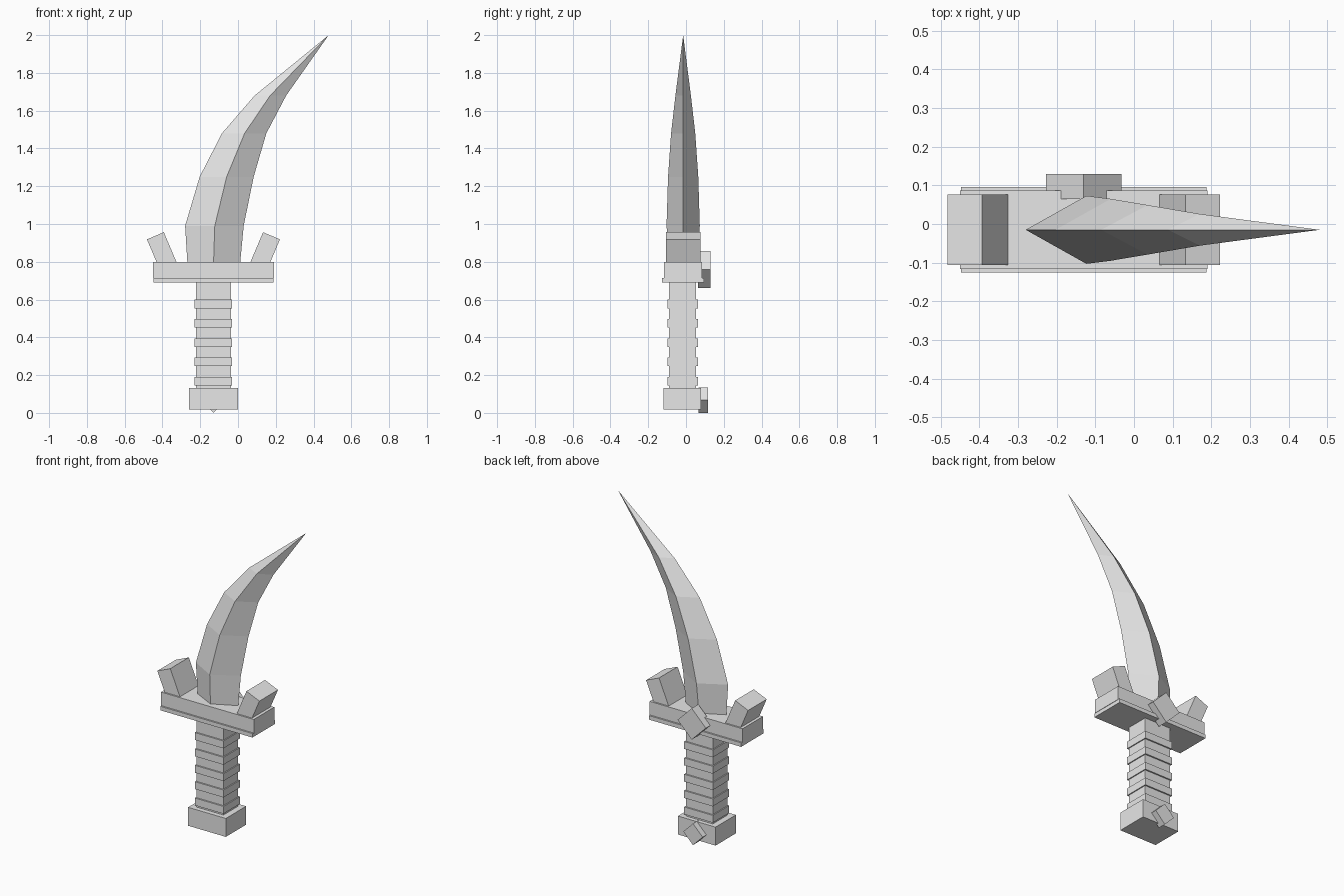
import bpy, bmesh, math
from mathutils import Matrix

if "Cube" in bpy.data.objects:
    bpy.data.objects.remove(bpy.data.objects["Cube"], do_unlink=True)

CX, CY = -0.13, -0.015   # axis of the handle

steel = bpy.data.materials.new("plain grey")
steel.use_nodes = True
steel.diffuse_color = (0.8, 0.8, 0.8, 1)
steel.node_tree.nodes["Principled BSDF"].inputs["Base Color"].default_value = (0.8, 0.8, 0.8, 1)


def finish(name, bm):
    bmesh.ops.recalc_face_normals(bm, faces=bm.faces)
    mesh = bpy.data.meshes.new(name)
    bm.to_mesh(mesh)
    bm.free()
    mesh.materials.append(steel)
    obj = bpy.data.objects.new(name, mesh)
    bpy.context.collection.objects.link(obj)
    return obj


def box(name, center, size, turn=0.0):
    """Box of a given size, turned about the y axis."""
    bm = bmesh.new()
    matrix = (Matrix.Translation(center) @ Matrix.Rotation(turn, 4, 'Y')
              @ Matrix.Diagonal((*size, 1)))
    bmesh.ops.create_cube(bm, size=1, matrix=matrix)
    return finish(name, bm)


# Pommel, grip and raised grip bands
box("pommel", (CX, -0.02, 0.075), (0.26, 0.2, 0.115))
box("grip", (CX, -0.018, 0.41), (0.185, 0.144, 0.58))
for i in range(5):
    box(f"grip_band_{i + 1}", (CX, -0.018, 0.168 + i * 0.102), (0.198, 0.162, 0.046))

# Guard with a lower lip
box("guard_lip", (CX, CY, 0.702), (0.635, 0.222, 0.025))
box("guard", (CX, CY, 0.756), (0.64, 0.202, 0.086))

# Tilted guard horns, mirrored about the handle axis
for side, name in ((-1, "right_horn"), (1, "left_horn")):
    box(name, (CX + side * 0.266, CY, 0.84), (0.097, 0.183, 0.212), -side * math.radians(-23))

# Diamond studs on the back
box("guard_stud", (CX, 0.097, 0.76), (0.138, 0.065, 0.138), math.pi / 4)
box("pommel_stud", (CX, 0.091, 0.067), (0.095, 0.052, 0.095), math.pi / 4)

# Curved blade: diamond sections (left x, ridge x, right x, z, half depth)
sections = [
    (-0.267, -0.13, 0.01, 0.78, 0.07),
    (-0.28, -0.123, 0.03, 0.99, 0.088),
    (-0.203, -0.06, 0.083, 1.25, 0.08),
    (-0.085, 0.035, 0.15, 1.48, 0.064),
    (0.088, 0.17, 0.255, 1.68, 0.041),
]
bm = bmesh.new()
rings = []
for left, ridge, right, z, depth in sections:
    rings.append([bm.verts.new(p) for p in (
        (left, CY, z), (ridge, CY - depth, z), (right, CY, z), (ridge, CY + depth, z))])
tip = bm.verts.new((0.48, CY, 2.0))
bm.faces.new(rings[0])
for i in range(4):
    j = (i + 1) % 4
    for low, high in zip(rings, rings[1:]):
        bm.faces.new((low[i], low[j], high[j], high[i]))
    bm.faces.new((rings[-1][i], rings[-1][j], tip))
finish("blade", bm)
